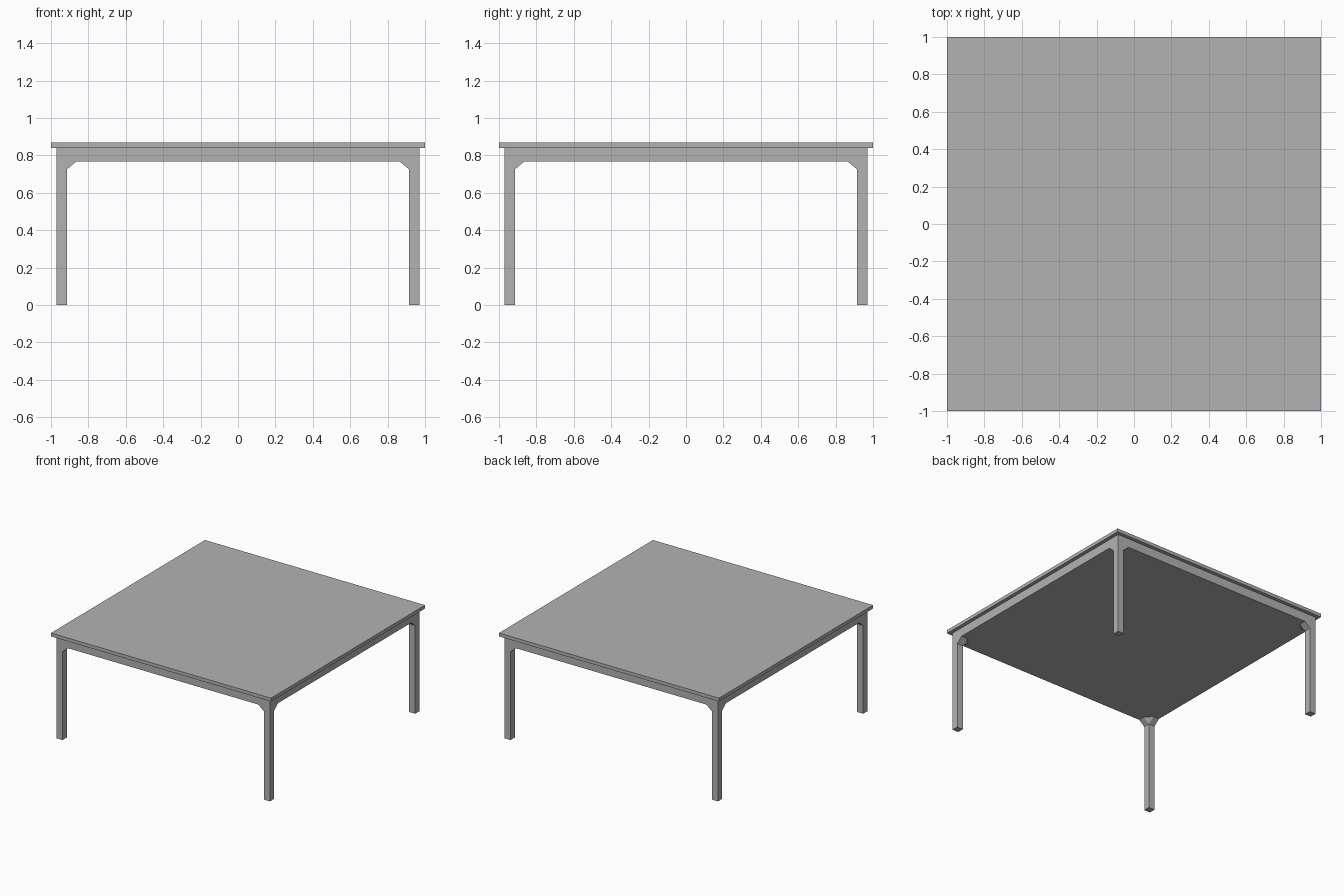
import bpy, bmesh

if "Cube" in bpy.data.objects:
    bpy.data.objects.remove(bpy.data.objects["Cube"])

OUT, INN, BR = 0.97, 0.915, 0.865          # outer face, leg inner face, brace reach
Z_BRACE, Z_APRON, Z_SLAB, Z_TOP = 0.725, 0.767, 0.84, 0.868

mat = bpy.data.materials.new("table grey")
mat.diffuse_color = (0.45, 0.45, 0.45, 1)
mat.use_nodes = True
mat.node_tree.nodes["Principled BSDF"].inputs["Base Color"].default_value = mat.diffuse_color


def prism(bm, low, high, z0, z1, bottom=True, top=True):
    """Convex solid between two outlines; hidden caps can be left out."""
    pts = [bm.verts.new((x, y, z0)) for x, y in low]
    pts += [bm.verts.new((x, y, z1)) for x, y in high]
    bmesh.ops.convex_hull(bm, input=pts)
    faces = {f for v in pts for f in v.link_faces}
    drop = [f for f in faces
            if (not bottom and all(abs(v.co.z - z0) < 1e-5 for v in f.verts))
            or (not top and all(abs(v.co.z - z1) < 1e-5 for v in f.verts))]
    bmesh.ops.delete(bm, geom=drop, context='FACES')


def finish(name, bm):
    bmesh.ops.remove_doubles(bm, verts=bm.verts[:], dist=1e-5)
    bmesh.ops.dissolve_limit(bm, angle_limit=0.01, verts=bm.verts[:], edges=bm.edges[:])
    bmesh.ops.recalc_face_normals(bm, faces=bm.faces[:])
    me = bpy.data.meshes.new(name)
    bm.to_mesh(me)
    bm.free()
    me.materials.append(mat)
    ob = bpy.data.objects.new(name, me)
    bpy.context.collection.objects.link(ob)


def square(a, b):
    return [(a, a), (b, a), (b, b), (a, b)]


# table top slab
bm = bmesh.new()
prism(bm, square(-1, 1), square(-1, 1), Z_SLAB, Z_TOP)
finish("table_top", bm)

# solid apron block under the slab
bm = bmesh.new()
prism(bm, square(-OUT, OUT), square(-OUT, OUT), Z_APRON, Z_SLAB, top=False)
finish("apron", bm)

# four legs, each flaring into a chamfered corner brace
flare = [(OUT, OUT), (BR, OUT), (BR, INN), (INN, BR), (OUT, BR)]
for side, sy in (("front", -1), ("back", 1)):
    for hand, sx in (("left", -1), ("right", 1)):
        bm = bmesh.new()
        leg = [(x * sx, y * sy) for x, y in square(INN, OUT)]
        brace = [(x * sx, y * sy) for x, y in flare]
        prism(bm, leg, leg, 0, Z_BRACE, top=False)
        prism(bm, leg, brace, Z_BRACE, Z_APRON, bottom=False, top=False)
        finish(f"{side}_{hand}_leg", bm)
